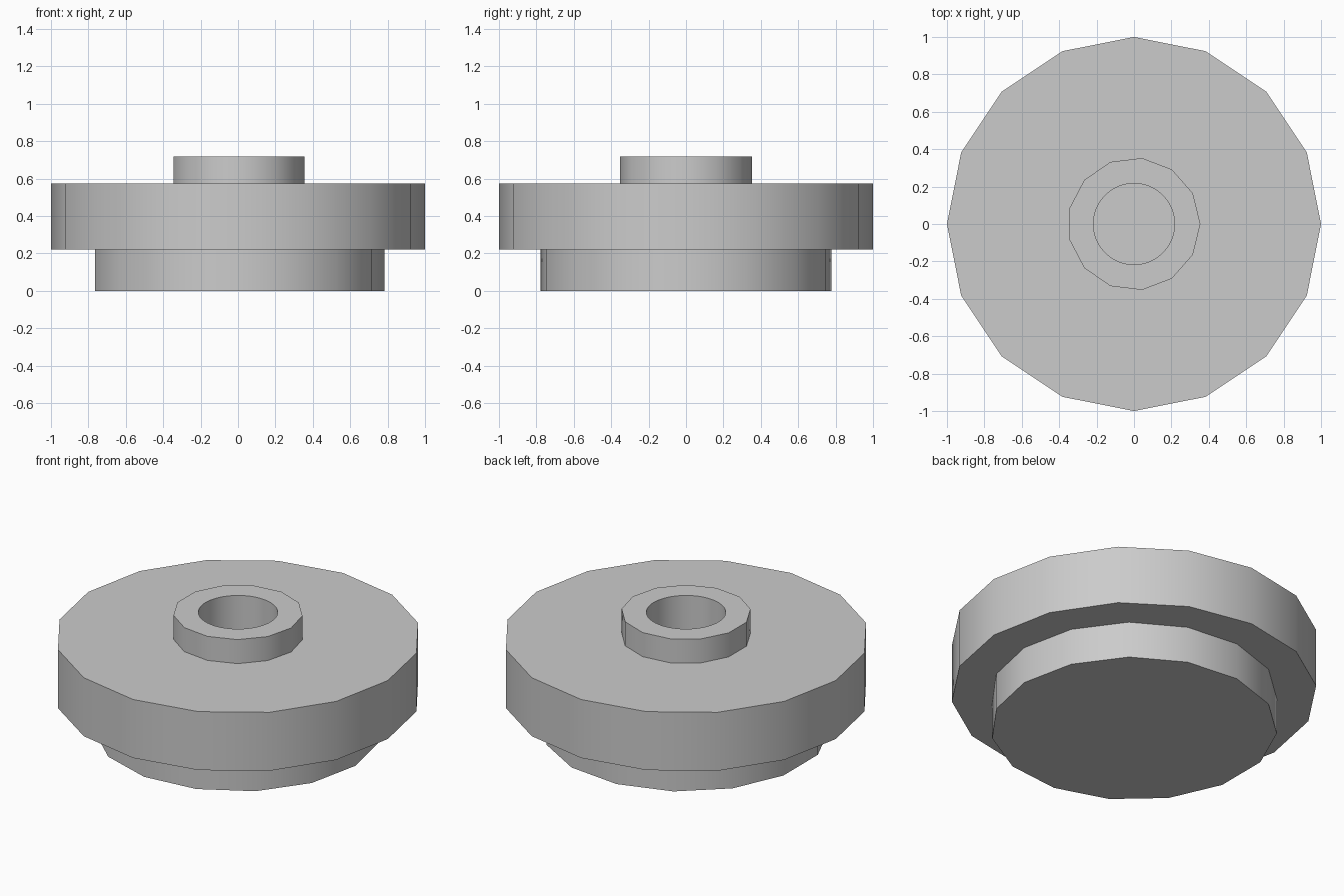
import bpy
import bmesh
import math

cube = bpy.data.objects.get("Cube")
if cube:
    bpy.data.objects.remove(cube, do_unlink=True)

GREY = (0.6, 0.6, 0.6, 1.0)
mat = bpy.data.materials.new("plain_grey")
mat.use_nodes = True
mat.diffuse_color = GREY
mat.node_tree.nodes["Principled BSDF"].inputs["Base Color"].default_value = GREY


def prism(name, sides, radius, low, high):
    """Upright prism with its first corner on the +x axis."""
    bm = bmesh.new()
    ring = [bm.verts.new((radius * math.cos(math.tau * i / sides),
                          radius * math.sin(math.tau * i / sides), low))
            for i in range(sides)]
    bottom = bm.faces.new(ring)
    top = bmesh.ops.extrude_face_region(bm, geom=[bottom], use_keep_orig=True)
    bmesh.ops.translate(bm, vec=(0, 0, high - low),
                        verts=[v for v in top["geom"] if isinstance(v, bmesh.types.BMVert)])
    bmesh.ops.recalc_face_normals(bm, faces=bm.faces)
    mesh = bpy.data.meshes.new(name)
    bm.to_mesh(mesh)
    bm.free()
    mesh.materials.append(mat)
    obj = bpy.data.objects.new(name, mesh)
    bpy.context.collection.objects.link(obj)
    return obj


def combine(target, other, operation):
    """Boolean the other part into the target, then drop it."""
    mod = target.modifiers.new(operation.lower(), 'BOOLEAN')
    mod.operation = operation
    mod.solver = 'EXACT'
    mod.object = other
    bpy.ops.object.select_all(action='DESELECT')
    target.select_set(True)
    bpy.context.view_layer.objects.active = target
    bpy.ops.object.modifier_apply(modifier=mod.name)
    bpy.data.objects.remove(other, do_unlink=True)


# Wide disc with a foot below and a collar on top, sunk into it
body = prism("stepped_disc", 16, 1.0, 0.22, 0.573)
combine(body, prism("foot", 15, 0.783, 0.0, 0.35), 'UNION')
combine(body, prism("collar", 13, 0.355, 0.45, 0.718), 'UNION')

# Blind round bore
combine(body, prism("bore", 64, 0.217, 0.22, 1.0), 'DIFFERENCE')

bpy.ops.object.shade_smooth_by_angle(angle=math.radians(30))
